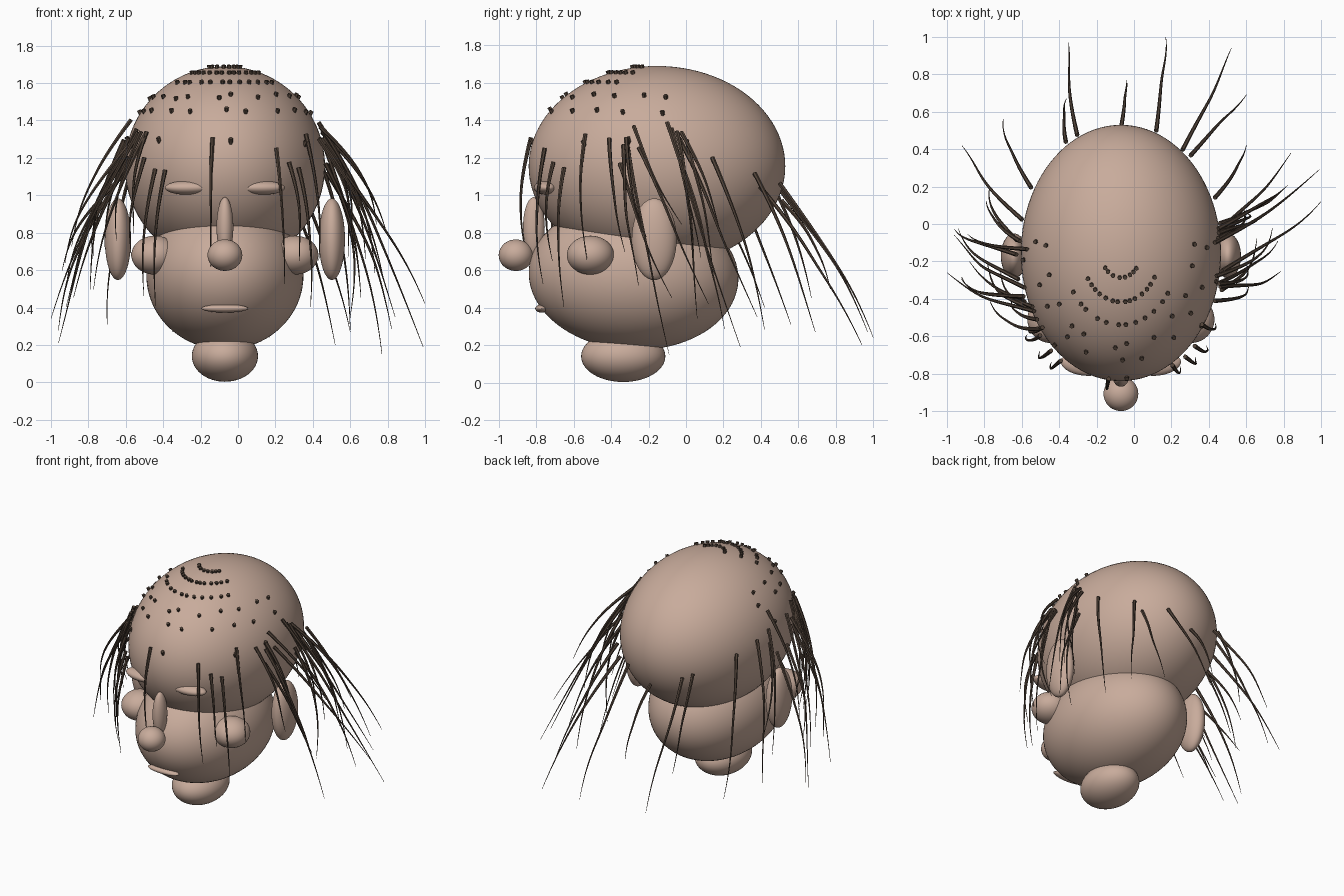
import bpy
import math
import random
from mathutils import Vector, Euler

random.seed(4)
if "Cube" in bpy.data.objects:
    bpy.data.objects.remove(bpy.data.objects["Cube"])

MID = -0.07  # x of the face's mirror line


def material(name, colour):
    mat = bpy.data.materials.new(name)
    mat.use_nodes = True
    mat.diffuse_color = colour
    mat.node_tree.nodes["Principled BSDF"].inputs["Base Color"].default_value = colour
    return mat


skin = material("skin", (0.58, 0.41, 0.33, 1))
brown = material("dark_brown_hair", (0.085, 0.058, 0.042, 1))


def ellipsoid(name, centre, radii, tilt=(0, 0, 0), segments=48):
    bpy.ops.mesh.primitive_uv_sphere_add(segments=segments, ring_count=segments // 2,
                                         location=centre)
    obj = bpy.context.object
    obj.name = name
    obj.scale = radii
    obj.rotation_euler = [math.radians(a) for a in tilt]
    bpy.ops.object.shade_smooth()
    obj.data.materials.append(skin)
    return obj


# Central masses
SKULL = Vector((MID, -0.155, 1.155))
SIZE = Vector((0.535, 0.685, 0.535))
ellipsoid("cranium", SKULL, SIZE, segments=96)
ellipsoid("jaw", (MID, -0.28, 0.57), (0.42, 0.56, 0.395), (-3, 0, 0), 80)
ellipsoid("neck", (MID, -0.335, 0.14), (0.177, 0.225, 0.137))
ellipsoid("nose_bridge", (MID, -0.812, 0.83), (0.045, 0.058, 0.16))
ellipsoid("nose_tip", (MID, -0.908, 0.68), (0.093, 0.092, 0.084))
ellipsoid("mouth", (MID, -0.77, 0.395), (0.125, 0.035, 0.022))

# Paired features
for side, s in (("left", 1), ("right", -1)):
    ellipsoid(side + "_eye", (MID + s * 0.2, -0.75, 1.04), (0.122, 0.06, 0.037), (0, 0, s * 8))
    ellipsoid(side + "_cheek", (MID + s * 0.375, -0.51, 0.68), (0.125, 0.126, 0.104))
    ellipsoid(side + "_ear", (MID + s * 0.572, -0.17, 0.765), (0.07, 0.12, 0.218))


def scalp(azimuth, z, lift=0.0):
    """Point on the cranium at an azimuth in degrees and a height."""
    h = (z - SKULL.z) / SIZE.z
    k = math.sqrt(max(0, 1 - h * h))
    a = math.radians(azimuth)
    unit = Vector((math.cos(a) * k, math.sin(a) * k, h))
    normal = Vector([u / r for u, r in zip(unit, SIZE)]).normalized()
    return SKULL + unit * SIZE + normal * lift


hair = bpy.data.curves.new("hair", "CURVE")
hair.dimensions = "3D"
hair.bevel_depth = 0.012
hair.bevel_resolution = 1
hair.resolution_u = 5
hair.use_fill_caps = True


def strand(root, tip, bulge=0.05, wiggle=0.02, end=0.1):
    """Tapered lock from root to tip, bowed outwards."""
    out = Vector((root.x - SKULL.x, root.y - SKULL.y, 0)).normalized()
    spline = hair.splines.new("NURBS")
    spline.points.add(4)
    for i, p in enumerate(spline.points):
        t = i / 4
        bow = 4 * t * (1 - t)
        jitter = Vector((random.uniform(-1, 1), random.uniform(-1, 1), 0)) * wiggle
        p.co = (*(root.lerp(tip, t) + (out * bulge + jitter) * bow), 1)
        p.radius = 1 + (end - 1) * t
    spline.order_u = 4
    spline.use_endpoint_u = True


# Long locks at the back and sides: azimuth, root height, tip
long_locks = [
    (70, 1.07, 0.17, 1.0, 0.24), (115, 1.07, -0.35, 0.97, 0.27),
    (53, 1.05, 0.52, 0.94, 0.2), (90, 0.98, -0.04, 0.77, 0.5),
    (48, 1.12, 0.6, 0.69, 0.27), (122, 1.1, -0.36, 0.67, 0.45),
    (150, 1.2, -0.7, 0.56, 0.31), (165, 1.25, -0.92, 0.42, 0.4),
    (25, 1.2, 0.6, 0.42, 0.28), (10, 1.3, 0.84, 0.38, 0.35),
    (5, 1.38, 0.99, 0.29, 0.19), (-8, 1.25, 1.0, 0.12, 0.42),
    (-14, 1.3, 0.77, -0.09, 0.15), (196, 1.3, -0.96, -0.06, 0.21),
    (208, 1.33, -1.0, -0.26, 0.34), (202, 1.2, -0.88, -0.2, 0.45),
]
for azimuth, z, *tip in long_locks:
    strand(scalp(azimuth, z, 0.02), Vector(tip))

# Loose locks fanning from each temple
for middle in (-8, 195):
    for i in range(11):
        azimuth = middle + random.uniform(-22, 22)
        root = scalp(azimuth, random.uniform(1.1, 1.4), 0.025)
        a = math.radians(azimuth)
        reach = random.uniform(0.12, 0.36)
        drop = random.uniform(0.5, 0.85)
        tip = root + Vector((math.cos(a) * reach, random.uniform(0.08, 0.28), -drop))
        strand(root, tip, 0.07)

# Locks hanging down over the face
for azimuth in (-125, -141, -60, -45, -35, -97, 217, 228, -52):
    root = scalp(azimuth, random.uniform(1.05, 1.35), 0.02)
    out = (root - SKULL) * Vector((0.16, 0.08, 0))
    strand(root, root + out + Vector((0, 0.04, -random.uniform(0.5, 0.75))), 0.05, 0.01)

# Short stubble on the crown, rooted in rings that get sparser downwards
for z, count in ((1.68, 8), (1.65, 14), (1.6, 12), (1.53, 12), (1.45, 11), (1.3, 5)):
    for i in range(count):
        azimuth = -195 + 210 * (i + random.uniform(0.2, 0.8)) / count
        root = scalp(azimuth, z + random.uniform(-0.015, 0.01), 0.016)
        # the crown patch sits a little forward of the top
        if z > 1.55:
            root = scalp(azimuth * 0.6 - 36, z, 0.016)
        inward = (SKULL - root) * Vector((0.25, 0.15, 0))
        strand(root, root + inward + Vector((0, 0.03, -0.22)), 0, 0, 0.6)

locks = bpy.data.objects.new("hair", hair)
bpy.context.collection.objects.link(locks)
hair.materials.append(brown)

# Turn the locks into a smooth mesh
bpy.ops.object.select_all(action="DESELECT")
locks.select_set(True)
bpy.context.view_layer.objects.active = locks
bpy.ops.object.convert(target="MESH")
bpy.ops.object.shade_smooth_by_angle()
